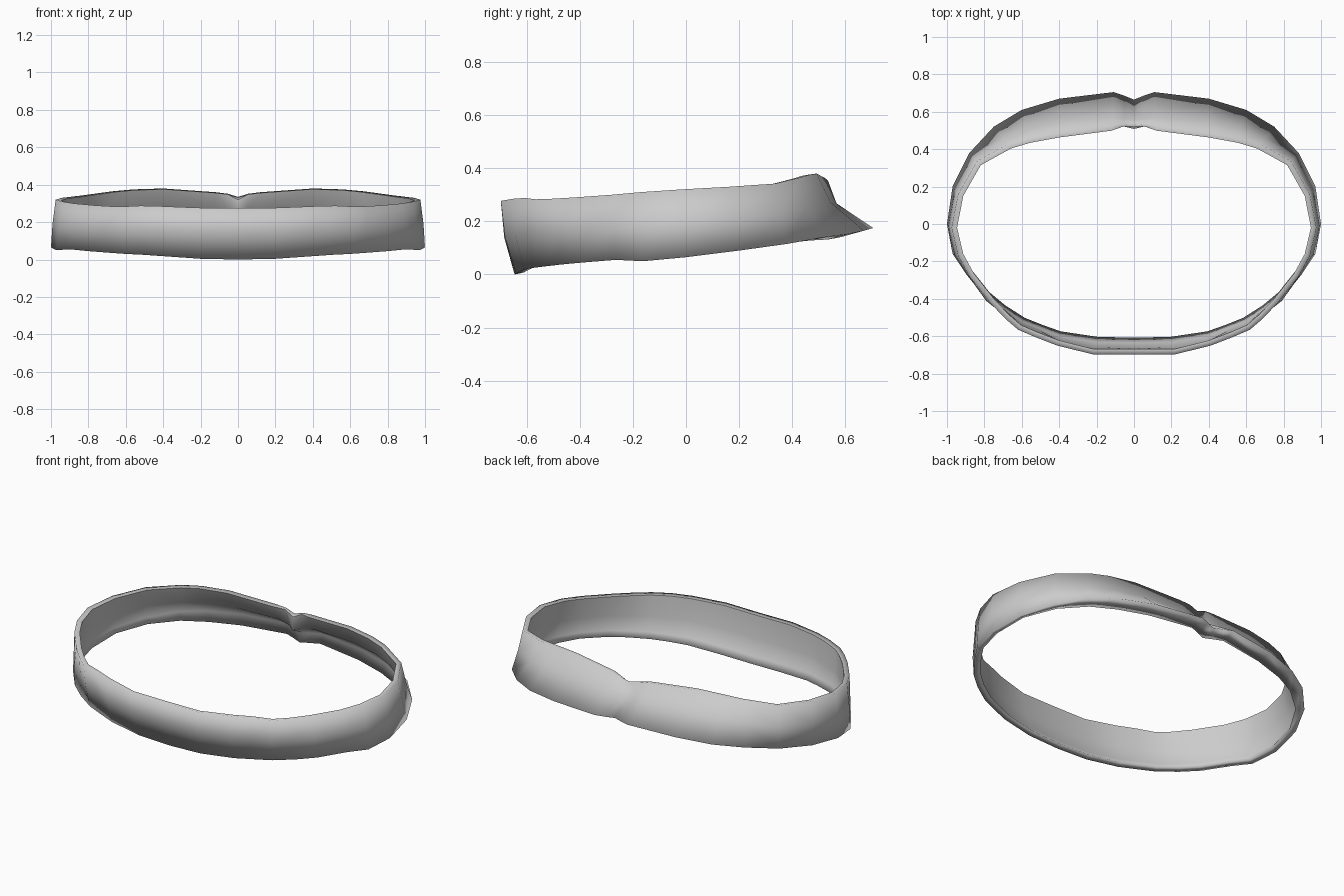
import bpy, bmesh
from mathutils import Vector

if "Cube" in bpy.data.objects:
    bpy.data.objects.remove(bpy.data.objects["Cube"])

TOP, MID, BOTTOM = .029, .024, .037   # wall thickness at three heights

# Right half, front centre to back centre: outer bottom edge, outer top edge, mid bulge
STATIONS = [
    ((0, -.645, 0), (0, -.697, .275), .013),
    ((.2, -.64, .004), (.22, -.697, .277), .013),
    ((.4, -.61, .018), (.41, -.65, .285), .014),
    ((.5, -.575, .025), (.52, -.608, .288), .002),
    ((.6, -.535, .03), (.62, -.565, .283), .008),
    ((.71, -.465, .038), (.69, -.505, .285), -.002),
    ((.8, -.39, .045), (.77, -.42, .29), .008),
    ((.9, -.265, .055), (.88, -.28, .30), .0),
    ((.97, -.16, .05), (.94, -.17, .31), .003),
    ((1, 0, .065), (.975, -.02, .32), .004),
    ((.97, .2, .09), (.94, .16, .33), 0),
    ((.88, .38, .115), (.84, .335, .342), -.005),
    ((.75, .52, .14), (.67, .43, .365), -.02),
    ((.6, .61, .152), (.56, .463, .375), -.03),
    ((.4, .67, .165), (.4, .492, .38), -.038),
    ((.11, .705, .175), (.12, .528, .36), -.05),
    ((.05, .685, .172), (.055, .535, .352), -.05),
    ((0, .665, .17), (0, .53, .335), -.045),
]
last = len(STATIONS) - 1

grey = bpy.data.materials.new("light grey")
grey.diffuse_color = (.6, .6, .6, 1)
grey.use_nodes = True
grey.node_tree.nodes["Principled BSDF"].inputs["Base Color"].default_value = grey.diffuse_color


def inward(i, row):
    """Horizontal direction towards the inside of the band at one station."""
    if i == 0:
        return Vector((0, 1, 0))
    if i >= last - 2:
        return Vector((0, -1, 0))
    d = Vector(STATIONS[i + 1][row]) - Vector(STATIONS[i - 1][row])
    return Vector((-d.y, d.x, 0)).normalized()


# Band: a closed cross-section, with a small lip inside the bottom, swept along
bm = bmesh.new()
rings = []
for i, (b, t, bulge) in enumerate(STATIONS):
    nb, nt = inward(i, 0), inward(i, 1)
    b, t = Vector(b), Vector(t)
    nm = (nb + nt).normalized()
    m = (b + t) / 2 - nm * bulge
    back = max(0, min(1, (b.y - .3) / .35))
    lip = b + nb * (BOTTOM + .05 * back) + Vector((0, 0, .008 - .032 * back))
    corner = b.lerp(m, .3) + nm * (.021 + .008 * back)
    mi = m + nm * MID
    ti = t + nt * TOP - Vector((0, 0, .004))
    # pinched knot at the back centre
    if i == last:
        mi = Vector((0, .508, .245))
        ti = Vector((0, .518, .32))
    elif i == last - 1:
        mi = Vector((.04, .54, .25))
        ti.y = .522
    rings.append([bm.verts.new(p) for p in (b, m, t, ti, mi, corner, lip)])

for r, s in zip(rings, rings[1:]):
    n = len(r)
    for k in range(n):
        j = (k + 1) % n
        bm.faces.new((r[k], s[k], s[j], r[j]))
    # crisp inner rim
    bm.edges.get((r[3], s[3])).smooth = False
# the outer front face must look forward
bm.normal_update()
bm.faces.ensure_lookup_table()
if bm.faces[0].normal.y > 0:
    bmesh.ops.reverse_faces(bm, faces=bm.faces)
for f in bm.faces:
    f.smooth = True

mesh = bpy.data.meshes.new("band")
bm.to_mesh(mesh)
bm.free()
mesh.materials.append(grey)
band = bpy.data.objects.new("band", mesh)
bpy.context.collection.objects.link(band)

# Left half
mirror = band.modifiers.new("mirror", 'MIRROR')
mirror.use_clip = True
mirror.merge_threshold = .001
